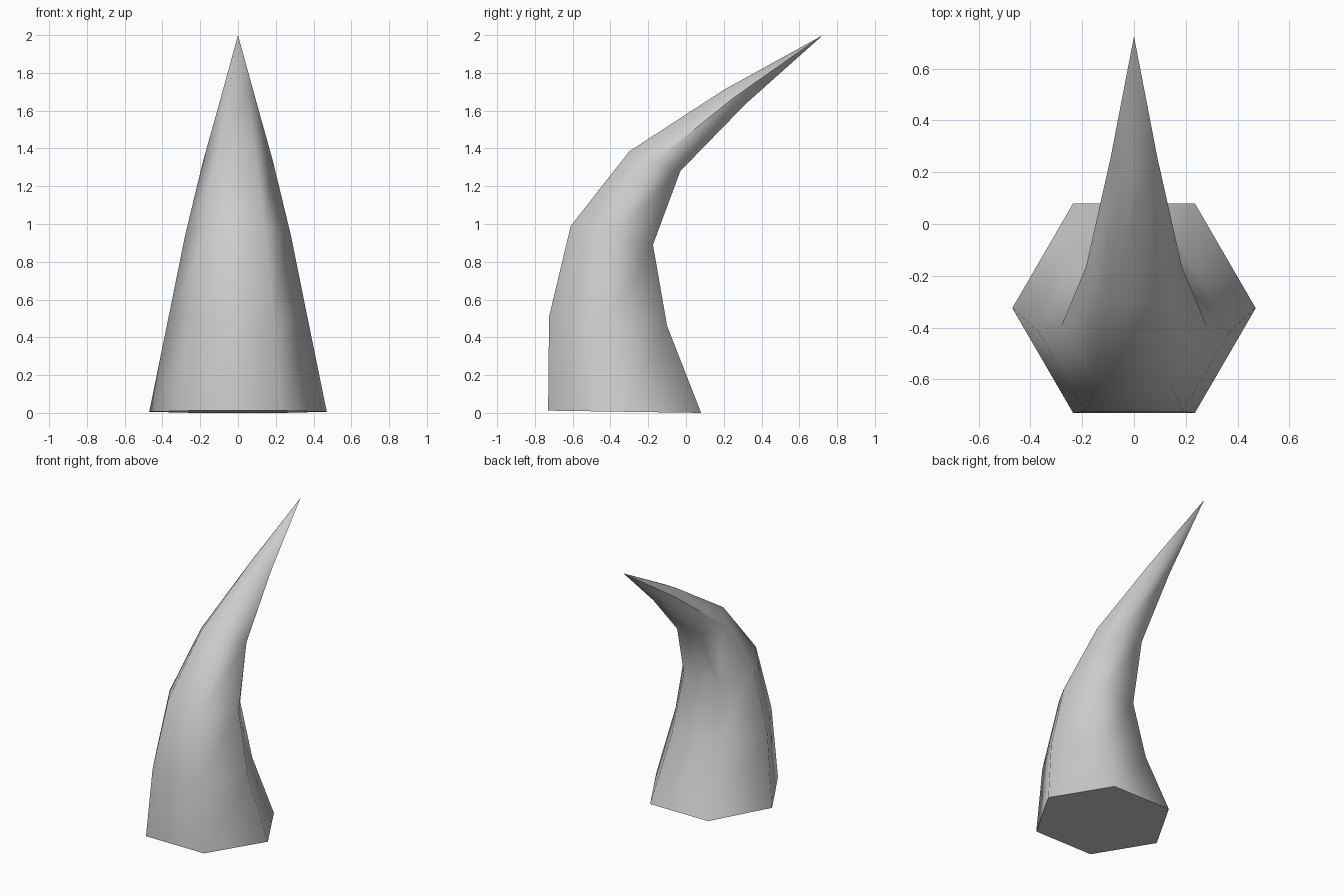
import bpy, bmesh, math
from mathutils import Vector

cube = bpy.data.objects.get("Cube")
if cube:
    bpy.data.objects.remove(cube, do_unlink=True)

SIDES = 6
# Each ring: front edge (y, z), back edge (y, z), half width
RINGS = [
    ((-0.73, 0.012), (0.08, 0.0), 0.47),
    ((-0.725, 0.51), (-0.10, 0.46), 0.372),
    ((-0.61, 0.99), (-0.175, 0.89), 0.28),
    ((-0.30, 1.385), (-0.03, 1.28), 0.185),
    ((0.20, 1.71), (0.315, 1.635), 0.09),
]
TIP = (0, 0.725, 2.0)


def add_ring(bm, front, back, half_width):
    """Tilted hexagon spanning the front and back edges."""
    f, b = Vector((0, *front)), Vector((0, *back))
    centre, reach = (f + b) / 2, (b - f) / 2 / math.cos(math.pi / SIDES)
    return [bm.verts.new(centre + Vector((half_width * math.cos(a), 0, 0)) + reach * math.sin(a))
            for a in (math.tau * i / SIDES for i in range(SIDES))]


# Curved tapering horn
bm = bmesh.new()
rings = [add_ring(bm, *r) for r in RINGS]
tip = bm.verts.new(TIP)
bm.faces.new(reversed(rings[0]))
for i in range(SIDES):
    j = (i + 1) % SIDES
    for low, high in zip(rings, rings[1:]):
        bm.faces.new((low[i], low[j], high[j], high[i]))
    bm.faces.new((rings[-1][i], rings[-1][j], tip))
bmesh.ops.recalc_face_normals(bm, faces=bm.faces)
mesh = bpy.data.meshes.new("horn")
bm.to_mesh(mesh)
bm.free()
horn = bpy.data.objects.new("horn", mesh)
bpy.context.collection.objects.link(horn)

# Plain grey
grey = bpy.data.materials.new("light grey")
grey.use_nodes = True
colour = (0.6, 0.6, 0.6, 1)
grey.diffuse_color = colour
grey.node_tree.nodes["Principled BSDF"].inputs["Base Color"].default_value = colour
mesh.materials.append(grey)

# Smooth sides, crisp base rim
bpy.ops.object.select_all(action="DESELECT")
horn.select_set(True)
bpy.context.view_layer.objects.active = horn
bpy.ops.object.shade_smooth_by_angle(angle=math.radians(65))
